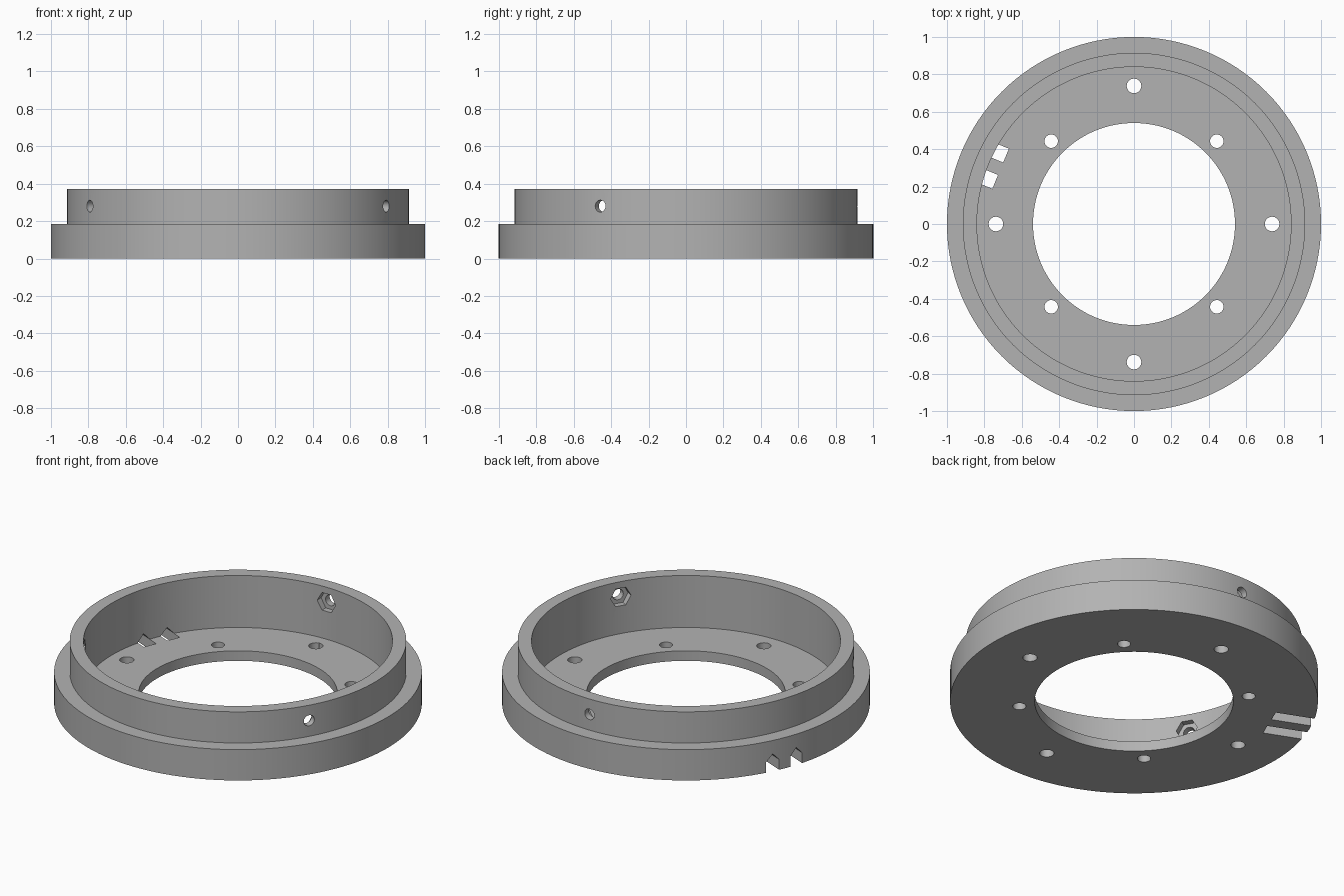
import bpy, bmesh, math
from mathutils import Matrix, Vector

cube = bpy.data.objects.get("Cube")
if cube:
    bpy.data.objects.remove(cube)

SEGMENTS = 128
FLOOR = 0.06


def make_object(name, bm):
    bmesh.ops.recalc_face_normals(bm, faces=bm.faces)
    mesh = bpy.data.meshes.new(name)
    bm.to_mesh(mesh)
    bm.free()
    obj = bpy.data.objects.new(name, mesh)
    bpy.context.collection.objects.link(obj)
    return obj


def radial(angle, z, distance):
    """Matrix that points local z outward at the given angle, local x down."""
    return (Matrix.Rotation(angle, 4, 'Z') @ Matrix.Translation((distance, 0, z))
            @ Matrix.Rotation(math.pi / 2, 4, 'Y'))


def cylinder(bm, radius, depth, sides, matrix):
    bmesh.ops.create_cone(bm, cap_ends=True, segments=sides, radius1=radius,
                          radius2=radius, depth=depth, matrix=matrix)


def cut(target, bm):
    """Subtract the cutter from the target, then discard it."""
    cutter = make_object("cutter", bm)
    cutter.hide_render = True
    mod = target.modifiers.new("cut", 'BOOLEAN')
    mod.operation = 'DIFFERENCE'
    mod.solver = 'EXACT'
    mod.object = cutter
    bpy.context.view_layer.objects.active = target
    bpy.ops.object.modifier_apply(modifier=mod.name)
    bpy.data.objects.remove(cutter)


# Stepped ring: flange, raised wall and thin floor, turned from one profile
profile = [(0.54, 0), (1, 0), (1, 0.185), (0.915, 0.185),
           (0.915, 0.372), (0.84, 0.372), (0.84, FLOOR), (0.54, FLOOR)]
bm = bmesh.new()
rings = []
for i in range(SEGMENTS):
    turn = Matrix.Rotation(math.tau * i / SEGMENTS, 3, 'Z')
    rings.append([bm.verts.new(turn @ Vector((r, 0, z))) for r, z in profile])
for i, ring in enumerate(rings):
    nxt = rings[(i + 1) % SEGMENTS]
    for j in range(len(profile)):
        k = (j + 1) % len(profile)
        bm.faces.new((ring[j], nxt[j], nxt[k], ring[k]))
body = make_object("mounting_ring", bm)

# Bolt holes through the floor
bm = bmesh.new()
for i in range(8):
    distance, radius = (0.738, 0.039) if i % 2 == 0 else (0.626, 0.036)
    spot = Matrix.Rotation(i * math.pi / 4, 4, 'Z') @ Matrix.Translation((distance, 0, 0))
    cylinder(bm, radius, 0.4, 32, spot)
cut(body, bm)

# Two parallel cable slots with pitched roofs, open at the bottom and outer edge
bm = bmesh.new()
slot_turn = Matrix.Rotation(math.radians(157.5), 3, 'Z')
section = [(-0.04, -0.1), (0.04, -0.1), (0.04, FLOOR + 0.002),
           (0, 0.104), (-0.04, FLOOR + 0.002)]
for side in (-0.076, 0.076):
    ends = [[bm.verts.new(slot_turn @ Vector((x, y + side, z))) for y, z in section]
            for x in (0.772, 1.1)]
    bm.faces.new(ends[0])
    bm.faces.new(ends[1])
    for j in range(len(section)):
        k = (j + 1) % len(section)
        bm.faces.new((ends[0][j], ends[0][k], ends[1][k], ends[1][j]))
cut(body, bm)

# Three screw holes through the wall, each with a hexagonal nut pocket inside
screw_angles = [math.radians(a) for a in (-150, -30, 90)]
for radius, depth, sides, distance in ((0.032, 0.3, 24, 0.9), (0.061, 0.1, 6, 0.825)):
    bm = bmesh.new()
    for angle in screw_angles:
        # A hexagon corner points straight up
        cylinder(bm, radius, depth, sides, radial(angle, 0.28, distance))
    cut(body, bm)

# Plain grey finish
grey = bpy.data.materials.new("grey")
grey.use_nodes = True
colour = (0.45, 0.45, 0.45, 1)
grey.diffuse_color = colour
grey.node_tree.nodes["Principled BSDF"].inputs["Base Color"].default_value = colour
body.data.materials.clear()
body.data.materials.append(grey)
for face in body.data.polygons:
    face.material_index = 0

bpy.ops.object.select_all(action='DESELECT')
body.select_set(True)
bpy.context.view_layer.objects.active = body
bpy.ops.object.shade_smooth_by_angle(angle=math.radians(30))
